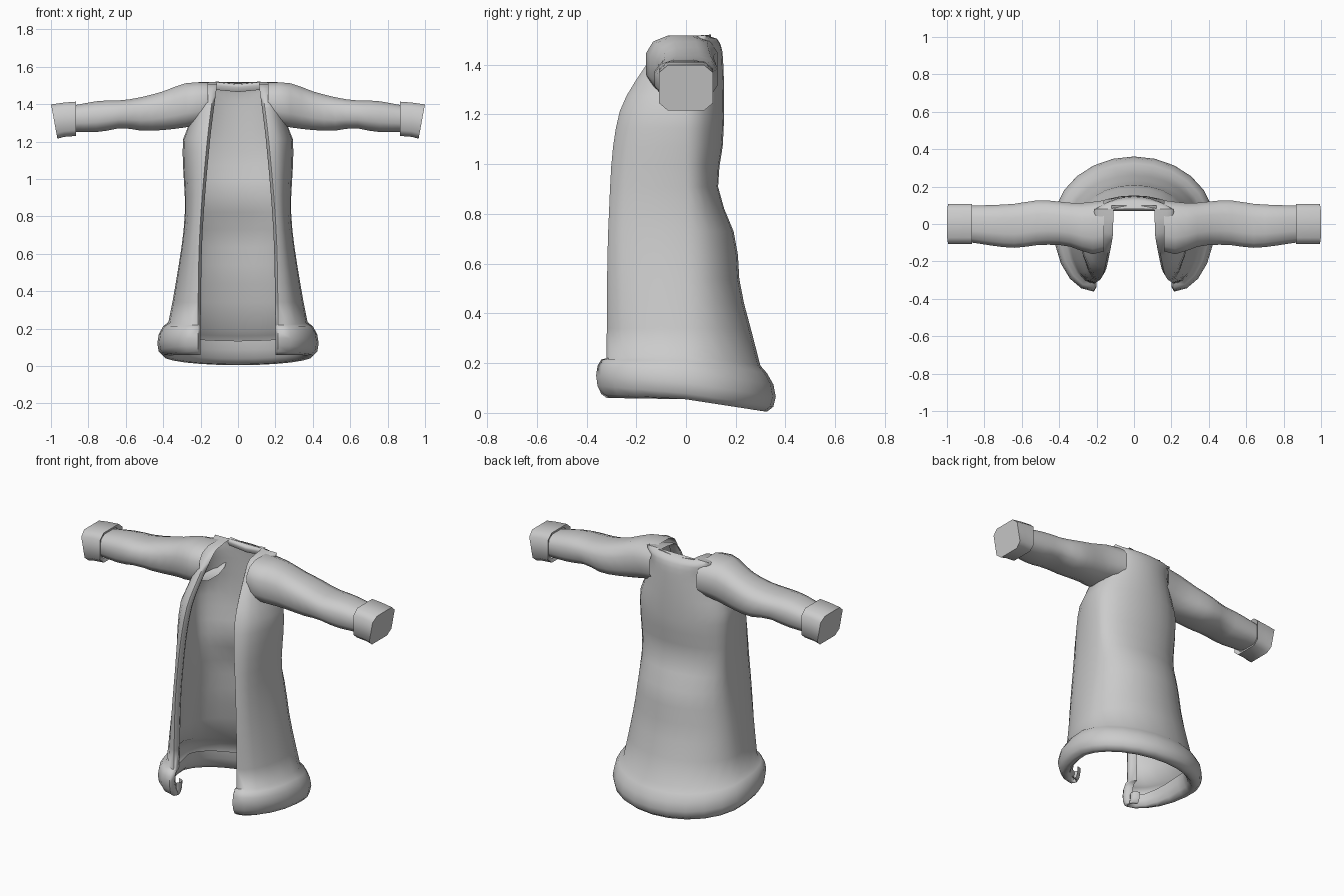
import bpy
import bmesh
from math import sin, cos, pi, copysign

if "Cube" in bpy.data.objects:
    bpy.data.objects.remove(bpy.data.objects["Cube"])

grey = (0.6, 0.6, 0.6, 1)
cloth = bpy.data.materials.new("grey cloth")
cloth.use_nodes = True
cloth.diffuse_color = grey
cloth.node_tree.nodes["Principled BSDF"].inputs["Base Color"].default_value = grey


def skin(name, rows, closed=False, capped=False, sharp_angle=1.2):
    """Bridge rows of points into a smooth surface mirrored across x."""
    bm = bmesh.new()
    grid = [[bm.verts.new(point) for point in row] for row in rows]
    count = len(rows[0])
    for lower, upper in zip(grid, grid[1:]):
        for i in range(count if closed else count - 1):
            j = (i + 1) % count
            bm.faces.new((lower[i], lower[j], upper[j], upper[i]))
    if capped:
        bm.faces.new(grid[-1])
    bmesh.ops.remove_doubles(bm, verts=bm.verts, dist=0.001)
    bmesh.ops.recalc_face_normals(bm, faces=bm.faces)
    mesh = bpy.data.meshes.new(name)
    bm.to_mesh(mesh)
    bm.free()
    mesh.materials.append(cloth)
    part = bpy.data.objects.new(name, mesh)
    bpy.context.collection.objects.link(part)
    mirror = part.modifiers.new("Mirror", "MIRROR")
    mirror.merge_threshold = 0.002
    bpy.ops.object.select_all(action="DESELECT")
    part.select_set(True)
    bpy.context.view_layer.objects.active = part
    bpy.ops.object.shade_smooth_by_angle(angle=sharp_angle)


def smooth_profile(*keys):
    """Return a smooth function running through (position, value) keys."""
    def slope(i):
        (start, first), (end, last) = keys[max(i - 1, 0)], keys[min(i + 1, len(keys) - 1)]
        return (last - first) / (end - start)

    def evaluate(position):
        i = 0
        while i < len(keys) - 2 and position > keys[i + 1][0]:
            i += 1
        (start, first), (end, last) = keys[i], keys[i + 1]
        span = end - start
        t = (position - start) / span
        ease = t * t * (3 - 2 * t)
        bend = t * (1 - t) * (slope(i) * (1 - t) - slope(i + 1) * t)
        return first + (last - first) * ease + span * bend

    return evaluate


# Robe outline as a function of height
front_at = smooth_profile((0.2, -0.32), (0.8, -0.31), (1.2, -0.27), (1.4, -0.16),
                          (1.48, -0.09), (1.51, -0.03), (1.52, 0.08))
back_at = smooth_profile((0.2, 0.3), (0.5, 0.22), (0.7, 0.2), (0.9, 0.13),
                         (1.1, 0.15), (1.4, 0.15), (1.5, 0.13), (1.52, 0.08))
side_at = smooth_profile((0.2, 0.38), (0.4, 0.34), (0.8, 0.285), (1.2, 0.295),
                         (1.3, 0.26), (1.52, 0.21))
edge_at = smooth_profile((0.2, 0.2), (0.7, 0.19), (1.2, 0.15), (1.52, 0.11))


def section(heights, edge, front, side, back, mid=0.0, fold=1.0):
    """Half of an open C: back centre, round the side, to the turned-in front edge."""
    front_z, side_z, back_z = heights
    lip = edge + 0.015
    points = []
    for k in range(6):
        s, c = cos(pi / 12 * k), sin(pi / 12 * k)
        points.append((side * c, mid + (back - mid) * s, side_z + (back_z - side_z) * s))
    for k in range(6):
        s, c = sin(pi / 10 * k), cos(pi / 10 * k)
        points.append((lip + (side - lip) * c, mid + (front - mid) * s,
                       side_z + (front_z - side_z) * s))
    for inward, depth in ((0, 0.025), (0.01, 0.05), (0.04, 0.06)):
        points.append((edge + inward, front + depth * fold, front_z))
    return points


# Hem, rolled outward and turned under, lower at the back
hem_z = 0.24
rows = []
for k in range(9, 0, -1):
    roll = pi / 6 * k
    s, c = sin(roll), cos(roll)
    out = 0.06 * s if s > 0 else 0.04 * s
    heights = (0.14 + 0.08 * c + 0.01 * s,
               0.145 + 0.09 * c - 0.025 * s,
               0.1 + 0.09 * c - 0.035 * s)
    rows.append(section(heights, 0.2, front_at(hem_z) - 0.7 * out,
                        side_at(hem_z) + out, back_at(hem_z) + 1.2 * out))
rows.append(section((0.22, 0.235, 0.19), 0.2, front_at(hem_z),
                    side_at(hem_z), back_at(hem_z) + 0.01))

# Robe body, with rows gathering towards the shoulder seam
steps = 20
for k in range(1, steps + 1):
    z = hem_z + (1.52 - hem_z) * sin(pi / 2 * k / steps)
    seam = max(0, (z - 1.44) / 0.08)
    rows.append(section((z, z, z), edge_at(z), front_at(z), side_at(z), back_at(z),
                        0.08 * seam, 1 - seam))
skin("robe_body", rows)


def ring(x, front, back, bottom, top, power=0.75, sides=12, lean=0.0):
    """Rounded-box ring across x; lean pulls its lower side inward."""
    points = []
    for k in range(sides):
        angle = 2 * pi * (k + 0.5) / sides
        c, s = (copysign(abs(f(angle)) ** power, f(angle)) for f in (cos, sin))
        points.append((x - lean * (1 - s) / 2,
                       (front + back + c * (back - front)) / 2,
                       (bottom + top + s * (top - bottom)) / 2))
    return points


# Sleeves, wrinkled along their length from shoulder to cuff
sleeve_front = smooth_profile((0.16, -0.15), (0.22, -0.165), (0.36, -0.12),
                              (0.5, -0.115), (0.65, -0.13), (0.88, -0.1))
sleeve_back = smooth_profile((0.16, 0.13), (0.3, 0.115), (0.5, 0.13),
                             (0.65, 0.11), (0.88, 0.1))
sleeve_bottom = smooth_profile((0.16, 1.3), (0.3, 1.27), (0.5, 1.255),
                               (0.62, 1.27), (0.74, 1.25), (0.88, 1.25))
sleeve_top = smooth_profile((0.16, 1.52), (0.28, 1.515), (0.42, 1.465),
                            (0.6, 1.425), (0.74, 1.42), (0.88, 1.395))
sleeve_outline = (sleeve_front, sleeve_back, sleeve_bottom, sleeve_top)
stations = [0.16 + 0.06 * k for k in range(13)]
skin("sleeves", [ring(x, *(edge(x) for edge in sleeve_outline)) for x in stations],
     closed=True)

# Boxy turned-back cuffs with closed, slanted ends
cuff_rings = []
for x, drop, size, lean in ((0.875, 0, 0.8, 0), (0.865, 0, 1, 0),
                            (0.93, 0.005, 1, 0), (1, 0.015, 1, 0.035)):
    middle, half = 1.322 - drop, 0.095 * size
    cuff_rings.append(ring(x, -0.112 * size, 0.112 * size, middle - half, middle + half,
                           power=0.45, sides=8, lean=lean))
skin("cuffs", cuff_rings, closed=True, capped=True, sharp_angle=0.9)

# Folded collar behind the neck
collar_rows = []
for y, z in ((0.1, 1.51), (0.075, 1.505), (0.07, 1.49), (0.085, 1.465)):
    collar_rows.append([(0.04 * k, y, z + 0.004 * k) for k in range(4)])
skin("neck_collar", collar_rows)
